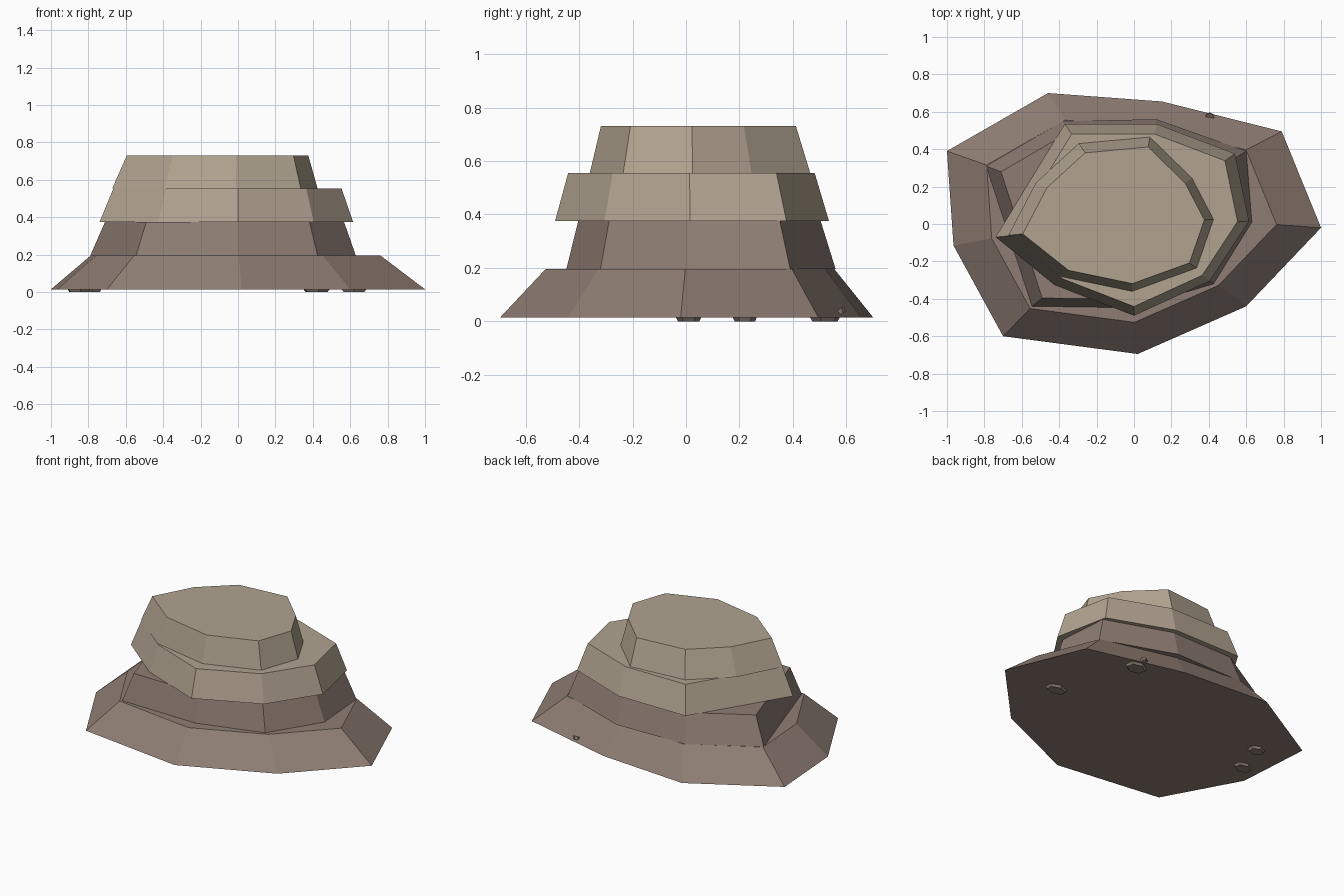
import bpy, bmesh, math
from mathutils import Matrix, Vector

cube = bpy.data.objects.get("Cube")
if cube:
    bpy.data.objects.remove(cube, do_unlink=True)


def material(name, rgb):
    mat = bpy.data.materials.new(name)
    mat.use_nodes = True
    color = (*rgb, 1)
    mat.diffuse_color = color
    shader = next(n for n in mat.node_tree.nodes if n.type == 'BSDF_PRINCIPLED')
    shader.inputs["Base Color"].default_value = color
    shader.inputs["Roughness"].default_value = 0.9
    return mat


BROWN = material("brown rock", (0.275, 0.208, 0.175))
TAN = material("tan rock", (0.44, 0.37, 0.28))


def finish(bm, name, mat):
    bmesh.ops.recalc_face_normals(bm, faces=bm.faces)
    mesh = bpy.data.meshes.new(name)
    bm.to_mesh(mesh)
    bm.free()
    mesh.materials.append(mat)
    obj = bpy.data.objects.new(name, mesh)
    bpy.context.collection.objects.link(obj)
    return obj


def rock_layer(name, mat, outline, low, high, taper, shift=(0, 0)):
    """Irregular slab: an outline extruded upward and tapered."""
    bm = bmesh.new()
    base = bm.faces.new([bm.verts.new((x, y, low)) for x, y in outline])
    top = bmesh.ops.extrude_face_region(bm, geom=[base], use_keep_orig=True)
    for v in top["geom"]:
        if isinstance(v, bmesh.types.BMVert):
            v.co = Vector((v.co.x * taper + shift[0], v.co.y * taper + shift[1], high))
    return finish(bm, name, mat)


def pebble(name, x, y, rx, ry, turn=0, tilt=0, z=0.01, depth=0.02):
    """Flat six-sided stone under the rock."""
    bm = bmesh.new()
    place = (Matrix.Translation((x, y, z)) @ Matrix.Rotation(math.radians(tilt), 4, 'X')
             @ Matrix.Rotation(math.radians(turn), 4, 'Z') @ Matrix.Diagonal((rx, ry, 1, 1)))
    bmesh.ops.create_cone(bm, cap_ends=True, segments=6, radius1=0.8, radius2=1,
                          depth=depth, matrix=place)
    return finish(bm, name, BROWN)


# Wide brown foot
rock_layer("base_layer", BROWN,
           [(1, -.02), (.79, .495), (.15, .655), (-.46, .70), (-1, .39),
            (-.965, -.115), (-.70, -.60), (.02, -.695), (.60, -.44)],
           .015, .195, .775, (-.013, .013))

# Second brown layer
rock_layer("lower_layer", BROWN,
           [(.63, .01), (.60, .39), (.12, .56), (-.38, .55), (-.79, .31),
            (-.545, -.44), (0, -.448), (.425, -.32)],
           .195, .375, .9)

# Overhanging tan layer
rock_layer("upper_layer", TAN,
           [(.615, .015), (.54, .376), (.12, .535), (-.37, .535), (-.74, -.07),
            (-.425, -.325), (0, -.49), (.405, -.305)],
           .375, .555, .9)

# Tan cap
rock_layer("cap_layer", TAN,
           [(.425, .025), (.31, .245), (.085, .465), (-.295, .43), (-.525, .22),
            (-.672, -.06), (-.395, -.28), (-.01, -.36), (.335, -.235)],
           .555, .73, .885)

# Small stones beneath the foot
pebble("pebble_left", .62, .01, .08, .05)
pebble("pebble_right_front", -.85, .01, .07, .05, 10)
pebble("pebble_right_back", -.78, .22, .06, .048)
pebble("pebble_back", .42, .52, .08, .06, 10)
pebble("pebble_back_tip", .405, .575, .025, .025, 0, 30, .035)
